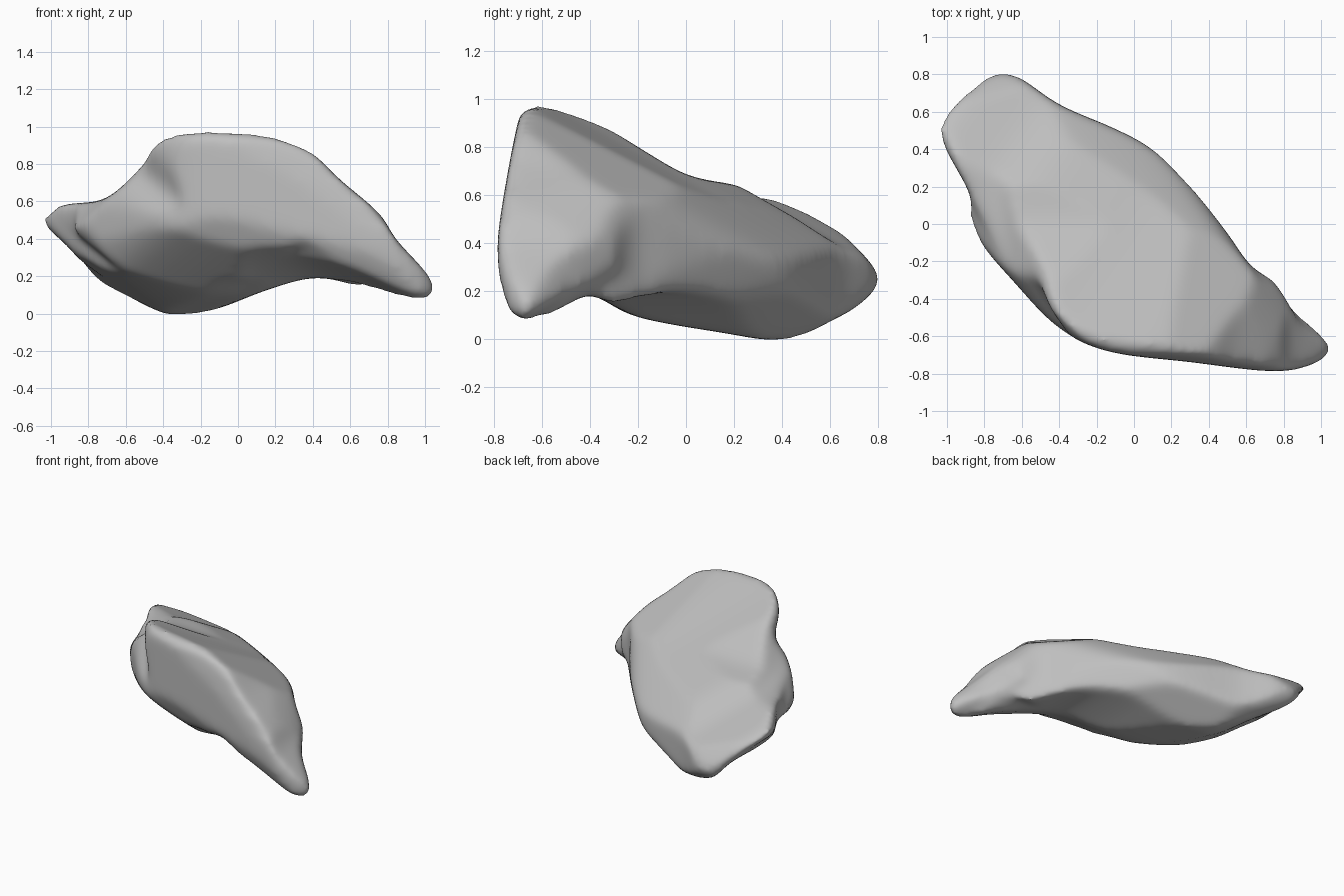
import bpy, bmesh
from math import sin, cos, radians
from mathutils import Vector

cube = bpy.data.objects.get("Cube")
if cube:
    bpy.data.objects.remove(cube, do_unlink=True)

# Stone material
stone = bpy.data.materials.new("stone_grey")
stone.use_nodes = True
grey = (.52, .52, .52, 1)
stone.diffuse_color = grey
stone.node_tree.nodes["Principled BSDF"].inputs["Base Color"].default_value = grey

# Profiles of the slab, each drawn clockwise across one carving direction
front = [(-1.04, .5), (-.98, .58), (-.72, .6), (-.52, .77), (-.44, .9), (-.3, .965),
         (.04, .965), (.33, .9), (.54, .71), (.75, .53), (.84, .39), (1.05, .15),
         (1.01, .03), (.65, .15), (.42, .2), (.17, .14), (-.12, .03), (-.33, -.01),
         (-.63, .12), (-.76, .2), (-.9, .36)]
side = [(-.7, .88), (-.67, .97), (-.54, .975), (-.39, .91), (-.15, .76), (.02, .67),
        (.24, .63), (.39, .59), (.58, .49), (.74, .34), (.8, .24), (.71, .14),
        (.6, .08), (.42, 0), (.14, .035), (-.21, .1), (-.4, .19), (-.55, .11),
        (-.67, .03), (-.76, .12), (-.785, .33), (-.76, .56)]
plan = [(-.72, .8), (-.62, .78), (-.4, .63), (-.1, .5), (.1, .39), (.28, .22),
        (.49, -.05), (.62, -.23), (.78, -.34), (.87, -.49), (1, -.57), (1.06, -.66),
        (.94, -.75), (.73, -.78), (.3, -.73), (-.13, -.675), (-.4, -.55), (-.64, -.3),
        (-.83, -.08), (-.88, .03), (-.87, .16), (-1.03, .47), (-.98, .62), (-.81, .76)]
along = [(-.49, .49), (-.39, .45), (-.19, .35), (.01, .23), (.25, .03), (.35, -.09),
         (.38, -.22), (.43, -.38), (.42, -.56), (.48, -.79), (.38, -.87), (.21, -.76),
         (-.1, -.43), (-.23, -.41), (-.59, -.17), (-.7, 0), (-.73, .15), (-.66, .25),
         (-.63, .33), (-.59, .43)]
broad = [(.19, .69), (.4, .65), (.57, .57), (.62, .41), (.59, .23), (.67, .1),
         (.73, -.12), (.69, -.25), (.6, -.32), (.57, -.44), (.3, -.6), (.15, -.72),
         (-.04, -.67), (-.17, -.54), (-.29, -.36), (-.37, -.05), (-.39, .09),
         (-.49, .16), (-.38, .33), (-.2, .49), (.02, .65)]
edge = [(-1.25, -.23), (-1.07, -.07), (-.87, .12), (-.7, .22), (-.52, .24), (-.03, .16),
        (.24, .13), (.54, .09), (.78, .01), (1.13, -.04), (1.15, -.14), (.78, -.3),
        (.56, -.4), (.3, -.45), (.04, -.46), (-.18, -.43), (-.37, -.34), (-.6, -.29),
        (-.9, -.31), (-1.2, -.36)]
allowance = .008  # stock left on for the weathering to wear away


def smooth_loop(points, steps=4):
    """Closed Catmull-Rom curve through the points, grown by the allowance."""
    pts = [Vector(p) for p in points]
    loop = []
    for i, b in enumerate(pts):
        a, c, d = pts[i - 1], pts[(i + 1) % len(pts)], pts[(i + 2) % len(pts)]
        for k in range(steps):
            t = k / steps
            loop.append(b + (c - a) * t / 2 + (a * 2 - b * 5 + c * 4 - d) * t * t / 2
                        + (b * 3 - a - c * 3 + d) * t ** 3 / 2)
    grown = []
    for i, p in enumerate(loop):
        run = (loop[(i + 1) % len(loop)] - loop[i - 1]).normalized()
        grown.append(p + Vector((-run.y, run.x)) * allowance)
    return grown


def add_object(name, bm):
    mesh = bpy.data.meshes.new(name)
    bm.to_mesh(mesh)
    bm.free()
    obj = bpy.data.objects.new(name, mesh)
    bpy.context.collection.objects.link(obj)
    return obj


def prism(name, profile, toward, right, origin):
    """Profile extruded both ways along the carving direction."""
    up = toward.cross(right)
    bm = bmesh.new()
    ring = [bm.verts.new(origin + right * p.x + up * p.y - toward * 2)
            for p in smooth_loop(profile)]
    cap = bm.faces.new(ring)
    ext = bmesh.ops.extrude_face_region(bm, geom=[cap], use_keep_orig=True)
    moved = [g for g in ext["geom"] if isinstance(g, bmesh.types.BMVert)]
    bmesh.ops.translate(bm, verts=moved, vec=toward * 4)
    bmesh.ops.triangulate(bm, faces=[f for f in bm.faces if len(f.verts) > 4])
    bmesh.ops.recalc_face_normals(bm, faces=bm.faces)
    return add_object(name, bm)


def half_space(name, point, normal):
    """Large block whose top lies on the plane."""
    n = Vector(normal).normalized()
    bm = bmesh.new()
    bmesh.ops.create_cube(bm, size=6)
    bmesh.ops.transform(bm, matrix=n.to_track_quat('Z', 'Y').to_matrix().to_4x4(),
                        verts=bm.verts)
    bmesh.ops.translate(bm, verts=bm.verts, vec=Vector(point) - n * 3)
    return add_object(name, bm)


def slanted(turn, tilt):
    """Carving direction and its horizontal axis."""
    a, e = radians(turn), radians(tilt)
    toward = Vector((sin(a) * cos(e), -cos(a) * cos(e), sin(e)))
    return toward, Vector((cos(a), sin(a), 0))


# Carve the slab: block from the plan, cut by every other profile
ground, middle = Vector(), Vector((0, 0, .48))
rock = prism("rock_slab", plan, Vector((0, 0, 1)), Vector((1, 0, 0)), ground)
cuts = [(front, slanted(0, 0), ground), (side, slanted(90, 0), ground),
        (along, slanted(35, 25), middle), (broad, slanted(215, 25), middle),
        (edge, slanted(145, -25), middle)]
cutters = [prism("cutter", profile, *view, origin) for profile, view, origin in cuts]

# Plane off the shoulder behind the ridge, the back belly and the front belly
cutters += [half_space("shoulder_cutter", (.33, -.7, .91), (.38, .36, .85)),
            half_space("back_belly_cutter", (-.35, .42, -.01), (.4, .45, -.8)),
            half_space("front_belly_cutter", (0, -.66, .4), (-.2, -.88, -.4))]
for cutter in cutters:
    cutter.hide_render = True
    cut = rock.modifiers.new("cut", 'BOOLEAN')
    cut.operation, cut.solver, cut.object = 'INTERSECT', 'EXACT', cutter

# Weather the carved edges into a soft surface
remesh = rock.modifiers.new("remesh", 'REMESH')
remesh.mode, remesh.voxel_size = 'VOXEL', .02
soften = rock.modifiers.new("soften", 'SMOOTH')
soften.factor, soften.iterations = .5, 30

bpy.context.view_layer.update()
graph = bpy.context.evaluated_depsgraph_get()
mesh = bpy.data.meshes.new_from_object(rock.evaluated_get(graph))
rock.modifiers.clear()
rock.data = mesh
for cutter in cutters:
    bpy.data.objects.remove(cutter, do_unlink=True)

mesh.materials.clear()
mesh.materials.append(stone)
for face in mesh.polygons:
    face.material_index = 0
    face.use_smooth = True
